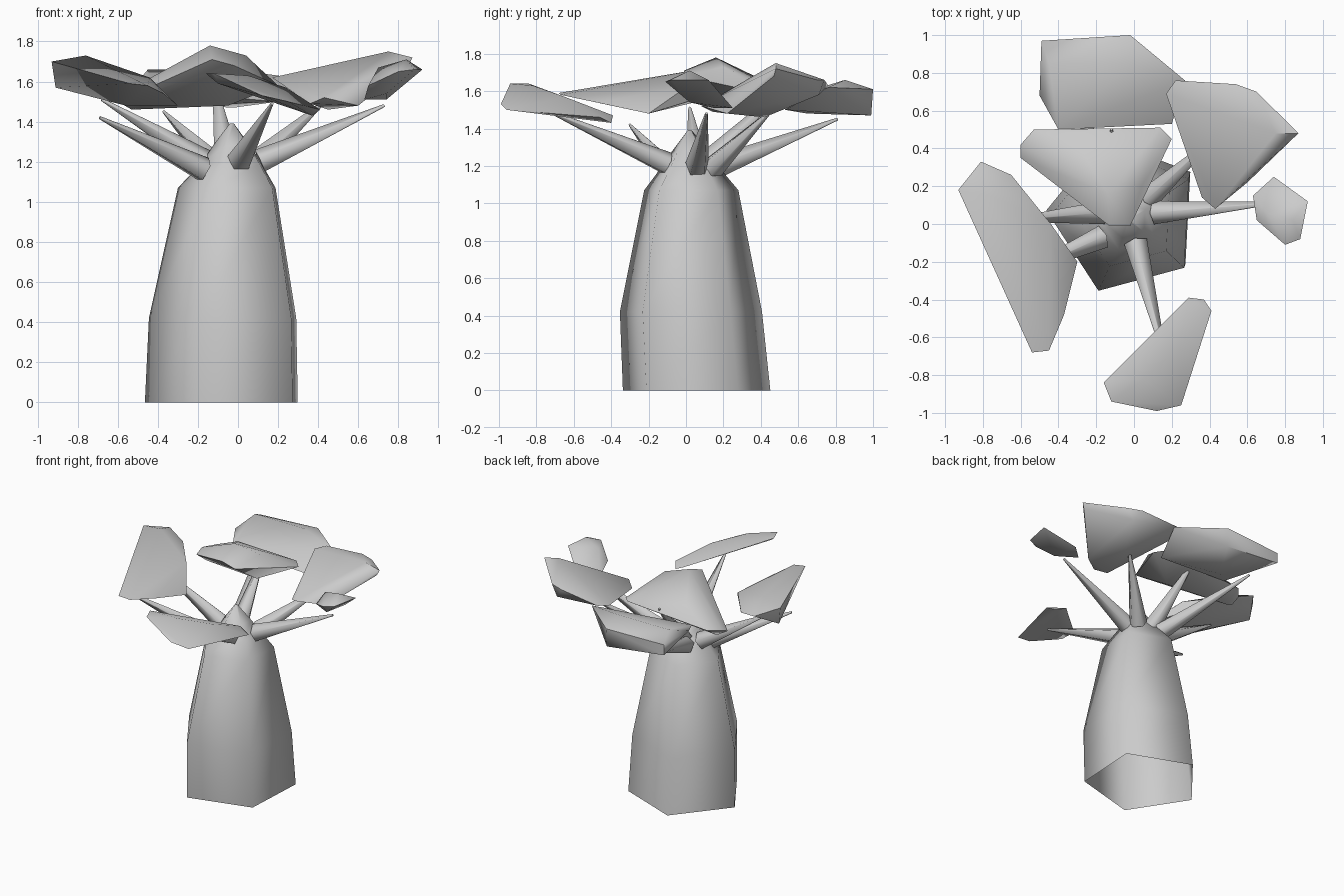
import bpy, bmesh
from math import cos, sin, radians, tau
from mathutils import Vector


def finish(bm, name, angle):
    bmesh.ops.recalc_face_normals(bm, faces=bm.faces)
    me = bpy.data.meshes.new(name)
    bm.to_mesh(me)
    bm.free()
    ob = bpy.data.objects.new(name, me)
    bpy.context.collection.objects.link(ob)
    bpy.ops.object.select_all(action='DESELECT')
    ob.select_set(True)
    bpy.context.view_layer.objects.active = ob
    bpy.ops.object.shade_smooth_by_angle(angle=radians(angle))
    return ob


# Five-sided swollen trunk: rings of (centre x, centre y, z, radius), open below
bm = bmesh.new()
rings = []
for cx, cy, z, r in [(-.05, .05, 0, .415), (-.045, .02, .42, .40), (-.035, .024, 1.07, .265),
                     (-.02, .02, 1.19, .165), (-.025, .02, 1.28, .10), (-.03, .02, 1.39, .012)]:
    rings.append([bm.verts.new((cx + r * cos(radians(177) + k * tau / 5),
                                cy + r * sin(radians(177) + k * tau / 5), z)) for k in range(5)])
for a, b in zip(rings, rings[1:]):
    for k in range(5):
        bm.faces.new((a[k], a[(k + 1) % 5], b[(k + 1) % 5], b[k]))
bm.faces.new(rings[-1])
finish(bm, "trunk", 80)


# Tapered five-sided branches
def branch(i, base, tip):
    base, tip = Vector(base), Vector(tip)
    d = tip - base
    bm = bmesh.new()
    bmesh.ops.create_cone(bm, cap_ends=True, segments=5, radius1=.065, radius2=.008, depth=d.length)
    rot = d.to_track_quat('Z', 'Y')
    for v in bm.verts:
        v.co = rot @ v.co + (base + tip) / 2
    finish(bm, f"branch_{i}", 80)


for i, (b, t) in enumerate([
        ((-.17, -.07, 1.16), (-.69, -.30, 1.42)),
        ((.11, .06, 1.20), (.73, .11, 1.48)),
        ((.01, -.10, 1.21), (.17, -.73, 1.49)),
        ((.08, .14, 1.19), (.43, .46, 1.50)),
        ((-.06, .12, 1.22), (-.12, .50, 1.60)),
        ((-.11, .16, 1.19), (-.37, .81, 1.45)),
        ((-.17, .06, 1.20), (-.68, .02, 1.51))]):
    branch(i + 1, b, t)


# Faceted leaf clumps, each the hull of a few corner points
def clump(name, *pts):
    bm = bmesh.new()
    for p in pts:
        bm.verts.new(p)
    res = bmesh.ops.convex_hull(bm, input=bm.verts)
    junk = {g for g in res["geom_interior"] + res["geom_unused"] if isinstance(g, bmesh.types.BMVert)}
    bmesh.ops.delete(bm, geom=list(junk), context='VERTS')
    finish(bm, name, 60)


clump("leaves_left", (-.93, .18, 1.70), (-.91, .17, 1.57), (-.81, .33, 1.66), (-.76, .15, 1.73),
      (-.65, .26, 1.62), (-.44, .0, 1.62), (-.30, -.20, 1.48), (-.37, -.48, 1.54),
      (-.45, -.67, 1.58), (-.54, -.68, 1.59), (-.56, -.2, 1.48))
clump("leaves_front", (-.16, -.84, 1.64), (-.12, -.94, 1.64), (-.10, -.90, 1.59), (.12, -.99, 1.53),
      (.25, -.96, 1.50), (.41, -.46, 1.46), (.37, -.40, 1.43), (.29, -.39, 1.47),
      (.05, -.82, 1.63), (.24, -.65, 1.57))
clump("leaves_back", (-.49, .97, 1.52), (-.49, .97, 1.60), (-.02, 1.0, 1.61), (-.02, .99, 1.47),
      (.27, .76, 1.62), (.20, .53, 1.50), (-.40, .50, 1.55), (-.50, .68, 1.60),
      (-.45, .85, 1.66), (-.02, .85, 1.66), (-.25, .65, 1.48))
clump("leaves_middle", (-.60, .35, 1.50), (-.60, .42, 1.53), (-.53, .50, 1.54), (.14, .51, 1.59),
      (.20, .45, 1.58), (-.02, -.01, 1.68), (-.13, -.01, 1.71), (-.14, .16, 1.78),
      (.04, .20, 1.73), (-.30, .43, 1.65), (-.53, .38, 1.46), (-.05, .30, 1.48))
clump("leaves_back_right", (.17, .69, 1.62), (.22, .76, 1.63), (.54, .74, 1.66), (.65, .70, 1.66),
      (.87, .48, 1.72), (.85, .47, 1.68), (.75, .48, 1.75), (.43, .08, 1.52), (.36, .14, 1.49),
      (.60, .22, 1.48), (.45, .42, 1.46), (.60, .71, 1.58))
clump("leaves_right", (.63, .15, 1.51), (.74, .25, 1.51), (.92, .12, 1.66), (.88, -.08, 1.66),
      (.80, -.11, 1.65), (.65, .02, 1.58), (.84, .02, 1.71), (.70, .06, 1.67), (.74, .02, 1.54))
